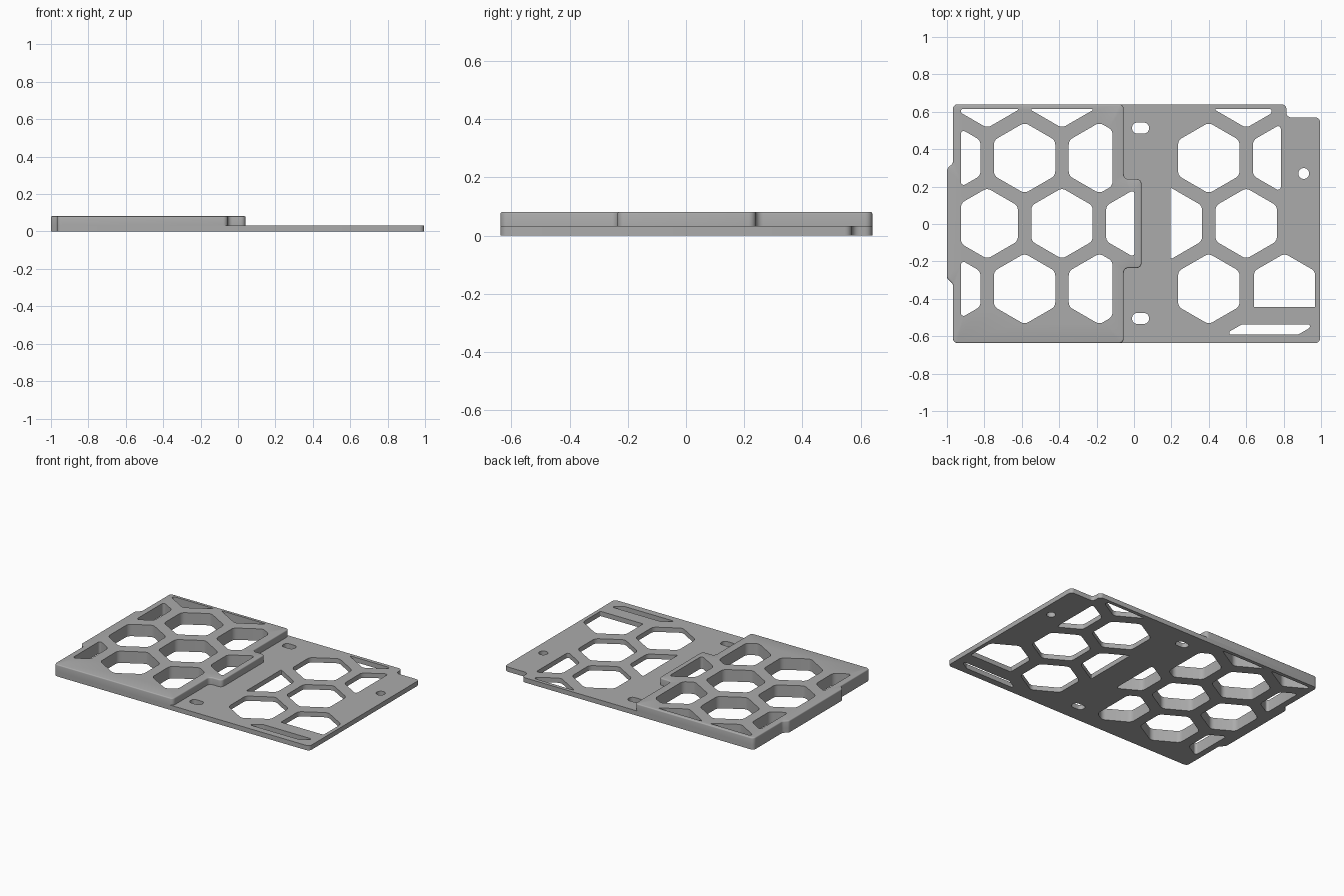
import bpy, bmesh, math
from mathutils import Vector

cube = bpy.data.objects.get("Cube")
if cube:
    bpy.data.objects.remove(cube, do_unlink=True)

PLATE_TOP, BLOCK_TOP = 0.033, 0.082
APOTHEM, PITCH_X, PITCH_Y = 0.164, 0.4, 0.35

grey = bpy.data.materials.new("plain grey")
grey.use_nodes = True
grey.diffuse_color = (0.41, 0.41, 0.41, 1)
grey.node_tree.nodes["Principled BSDF"].inputs["Base Color"].default_value = (0.41, 0.41, 0.41, 1)


def fillet(points, radius, steps=5, max_cut=0.05):
    """Round every corner of a closed 2D polygon."""
    pts = [Vector(p) for p in points]
    out = []
    for i, p in enumerate(pts):
        a, b = pts[i - 1] - p, pts[(i + 1) % len(pts)] - p
        turn = math.pi - a.angle(b)
        cut = min(radius * math.tan(turn / 2), 0.45 * a.length, 0.45 * b.length, max_cut)
        r = cut / math.tan(turn / 2)
        start = p + a.normalized() * cut
        centre = p + (a.normalized() + b.normalized()).normalized() * (r / math.cos(turn / 2))
        spoke = start - centre
        sign = 1 if a.x * b.y - a.y * b.x < 0 else -1
        for k in range(steps + 1):
            t = sign * turn * k / steps
            out.append(centre + Vector((spoke.x * math.cos(t) - spoke.y * math.sin(t),
                                        spoke.x * math.sin(t) + spoke.y * math.cos(t))))
    return out


def clip(points, axis, limit, keep_above):
    """Cut a convex polygon along one axis-aligned line."""
    out = []
    for i, q in enumerate(points):
        p = points[i - 1]
        p_in = (p[axis] > limit) == keep_above
        q_in = (q[axis] > limit) == keep_above
        if p_in != q_in:
            out.append(p.lerp(q, (limit - p[axis]) / (q[axis] - p[axis])))
        if q_in:
            out.append(q)
    return out


def hexagon(col_x, row, x0=-2, x1=2, y0=-2, y1=0.615):
    """Honeycomb cell, trimmed to a box, with rounded corners."""
    size = APOTHEM / math.cos(math.pi / 6)
    pts = [Vector((col_x + size * math.sin(k * math.pi / 3),
                   0.003 + row * PITCH_Y + size * math.cos(k * math.pi / 3)))
           for k in range(6, 0, -1)]
    for axis, limit, above in ((0, x0, True), (0, x1, False), (1, y0, True), (1, y1, False)):
        pts = clip(pts, axis, limit, above)
    return fillet(pts, 0.04, max_cut=0.025)


def slot(x, y, half_x, half_y):
    box = [(x - half_x, y - half_y), (x + half_x, y - half_y),
           (x + half_x, y + half_y), (x - half_x, y + half_y)]
    return fillet(box, half_y * 0.99, 8) if half_x > half_y else [
        Vector((x + half_x * math.cos(k * math.pi / 12), y + half_x * math.sin(k * math.pi / 12)))
        for k in range(24)]


def inset(loop, d):
    """Move a counter-clockwise loop inwards."""
    out = []
    for i, p in enumerate(loop):
        t = (loop[(i + 1) % len(loop)] - loop[i - 1]).normalized()
        out.append(p + Vector((-t.y, t.x)) * d)
    return out


def pierced_slab(name, outline, holes, z0, z1, round_top=0.0):
    bm = bmesh.new()
    bottom, top = [], []
    for n, loop in enumerate([outline] + holes):
        levels = [(z0, loop), (z1, loop)]
        if n == 0 and round_top:
            levels = [(z0, loop)] + [
                (z1 - round_top * (1 - math.sin(a)), inset(loop, round_top * (1 - math.cos(a))))
                for a in (k * math.pi / 6 for k in range(4))]
        rings = [[bm.verts.new((p.x, p.y, z)) for p in pts] for z, pts in levels]
        count = len(loop)
        for low, high in zip(rings, rings[1:]):
            for i in range(count):
                j = (i + 1) % count
                bm.faces.new((low[i], low[j], high[j], high[i]))
        for ring, edges in ((rings[0], bottom), (rings[-1], top)):
            edges += [bm.edges.get((ring[i - 1], ring[i])) for i in range(count)]
    for edges in (bottom, top):
        bmesh.ops.triangle_fill(bm, edges=edges, use_beauty=True)
    bmesh.ops.recalc_face_normals(bm, faces=bm.faces)
    mesh = bpy.data.meshes.new(name)
    bm.to_mesh(mesh)
    bm.free()
    mesh.materials.append(grey)
    obj = bpy.data.objects.new(name, mesh)
    bpy.context.collection.objects.link(obj)
    bpy.ops.object.select_all(action='DESELECT')
    obj.select_set(True)
    bpy.context.view_layer.objects.active = obj
    bpy.ops.object.shade_smooth_by_angle(angle=math.radians(32))


# Honeycomb through the thick half
block_box = dict(x0=-0.925)
block_holes = [hexagon(-0.385 - PITCH_X, 2, **block_box), hexagon(-0.385, 2)]
for row in (-1, 1):
    block_holes += [hexagon(-0.985, row, **block_box), hexagon(-0.585, row),
                    hexagon(-0.185, row, x1=-0.115)]
block_holes += [hexagon(-0.785, 0, **block_box), hexagon(-0.385, 0),
                hexagon(0.015, 0, x1=0.003)]

# Honeycomb, screw slots and long vent in the thin half
plate_holes = [hexagon(0.6, 2, x1=0.735), hexagon(0.4, 1), hexagon(0.8, 1, x1=0.785),
               hexagon(0.2, 0, x0=0.195), hexagon(0.6, 0),
               hexagon(0.4, -1), hexagon(0.805, -1, y0=-0.445),
               slot(0.035, 0.513, 0.045, 0.029), slot(0.035, -0.505, 0.045, 0.029),
               slot(0.908, 0.27, 0.029, 0.029),
               fillet([(0.51, -0.59), (0.88, -0.59), (0.94, -0.555), (0.94, -0.538),
                       (0.575, -0.538), (0.51, -0.575)], 0.015)]

# Shared left side with its shallow tab, listed from top to bottom
FRONT, BACK = -0.637, 0.64
left_side = [(-0.968, BACK), (-0.968, 0.325), (-1, 0.295), (-1, -0.29),
             (-0.968, -0.32), (-0.968, FRONT)]

plate_outline = left_side + [(0.995, FRONT), (0.995, 0.57), (0.815, 0.57), (0.815, BACK)]
pierced_slab("base_plate", fillet(plate_outline, 0.025), block_holes + plate_holes, 0, PLATE_TOP)

block_outline = left_side + [(-0.055, FRONT), (-0.055, -0.235), (0.04, -0.235),
                             (0.04, 0.24), (-0.055, 0.24), (-0.055, BACK)]
pierced_slab("raised_block", fillet(block_outline, 0.025), block_holes,
             PLATE_TOP, BLOCK_TOP, round_top=0.007)
